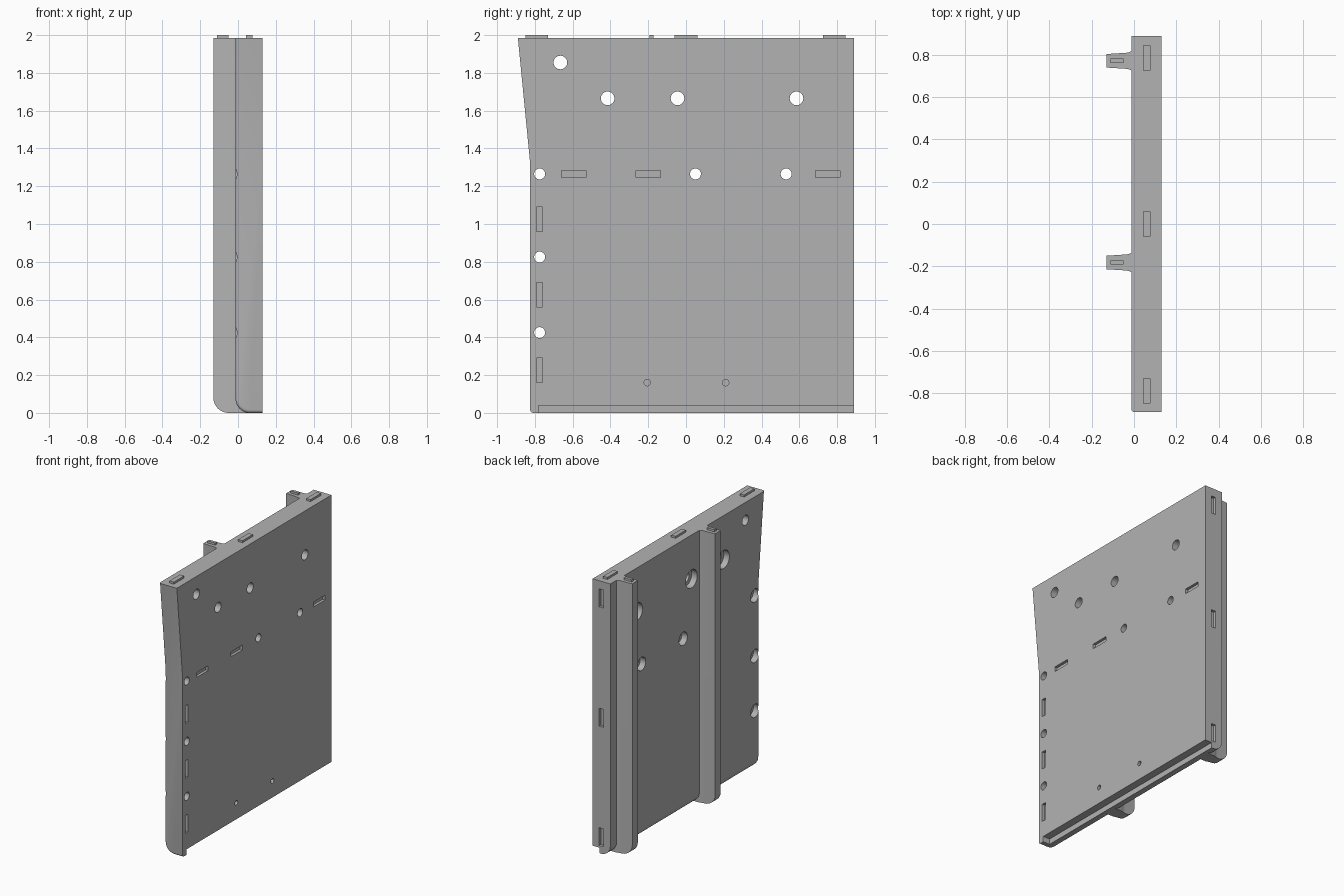
import bpy, bmesh, math
from mathutils import Matrix, Vector

if "Cube" in bpy.data.objects:
    bpy.data.objects.remove(bpy.data.objects["Cube"])

grey = bpy.data.materials.new("light_grey")
grey.use_nodes = True
COLOUR = (0.45, 0.45, 0.45, 1)
grey.diffuse_color = COLOUR
grey.node_tree.nodes["Principled BSDF"].inputs["Base Color"].default_value = COLOUR

LEFT, RIGHT = -0.013, 0.13     # panel thickness along x
FRONT, BACK = -0.825, 0.89     # panel depth along y
TOP = 1.985
SLOT_X = 0.06                  # centre line of tabs and edge slots


def finish(bm, name):
    bmesh.ops.recalc_face_normals(bm, faces=bm.faces)
    mesh = bpy.data.meshes.new(name)
    bm.to_mesh(mesh)
    bm.free()
    obj = bpy.data.objects.new(name, mesh)
    bpy.context.collection.objects.link(obj)
    mesh.materials.append(grey)
    return obj


def box(bm, centre, size):
    m = Matrix.Translation(centre) @ Matrix.Diagonal((*size, 1))
    bmesh.ops.create_cube(bm, size=1, matrix=m)


def rod(bm, x0, x1, y, z, r):
    m = Matrix.Translation(((x0 + x1) / 2, y, z)) @ Matrix.Rotation(math.pi / 2, 4, 'Y')
    bmesh.ops.create_cone(bm, cap_ends=True, segments=32, radius1=r, radius2=r,
                          depth=x1 - x0, matrix=m)


def prism(points, offset):
    bm = bmesh.new()
    face = bm.faces.new([bm.verts.new(p) for p in points])
    ext = bmesh.ops.extrude_face_region(bm, geom=[face])
    moved = [v for v in ext["geom"] if isinstance(v, bmesh.types.BMVert)]
    bmesh.ops.translate(bm, verts=moved, vec=offset)
    return bm


def activate(obj):
    bpy.ops.object.select_all(action='DESELECT')
    obj.select_set(True)
    bpy.context.view_layer.objects.active = obj


def cut(obj, bm):
    cutter = finish(bm, "cutter")
    cutter.hide_render = True
    mod = obj.modifiers.new("cut", 'BOOLEAN')
    mod.operation, mod.solver, mod.object = 'DIFFERENCE', 'EXACT', cutter
    activate(obj)
    bpy.ops.object.modifier_apply(modifier=mod.name)
    bpy.data.objects.remove(cutter)


# Panel: rounded lower edge, front edge leaning out towards the top
R = 0.075
arc = [(LEFT + R - R * math.cos(a), FRONT, R - R * math.sin(a))
       for a in (math.pi / 2 * i / 10 for i in range(11))]
outline = [(LEFT, FRONT, TOP)] + arc + [(RIGHT, FRONT, 0), (RIGHT, FRONT, TOP)]
bm = prism(outline, (0, BACK - FRONT, 0))
bmesh.ops.bisect_plane(bm, geom=bm.verts[:] + bm.edges[:] + bm.faces[:],
                       plane_co=(0, 0, 1.32), plane_no=(0, 0, 1))
for v in bm.verts:
    if v.co.y < FRONT + 0.01 and v.co.z > TOP - 0.01:
        v.co.y = -0.89
rim = []
for e in bm.edges:
    a, b = (v.co for v in e.verts)
    on_front = max(a.y, b.y) < FRONT + 0.01
    crosswise = min(a.z, b.z) > 1 and abs(a.x - b.x) > 0.05
    on_right = min(a.x, b.x) > RIGHT - 0.01
    if on_front and not crosswise and not on_right:
        rim.append(e)
bmesh.ops.bevel(bm, geom=rim, offset=0.016, segments=4, profile=0.5, affect='EDGES')
panel = finish(bm, "panel")

# Rebate under the panel, blind slots and counterbores
large = [(-0.415, 1.665), (-0.045, 1.665), (0.585, 1.665)]
small = [(-0.775, 1.265), (0.05, 1.265), (0.53, 1.265), (-0.775, 0.825), (-0.775, 0.425)]
bm = bmesh.new()
box(bm, (RIGHT, 0.22, 0), (0.11, 2, 0.08))
for y in (-0.595, -0.2, 0.75):
    box(bm, (RIGHT, y, 1.265), (0.04, 0.13, 0.035))
for z in (1.025, 0.625, 0.225):
    box(bm, (RIGHT, -0.775, z), (0.04, 0.032, 0.13))
for z in (1.86, 0.99, 0.12):
    box(bm, (SLOT_X, BACK, z), (0.036, 0.04, 0.13))
for y, z in large:
    rod(bm, LEFT - 0.05, LEFT + 0.045, y, z, 0.066)
for y, z in small:
    rod(bm, LEFT - 0.05, LEFT + 0.045, y, z, 0.048)
for y in (-0.205, 0.21):
    rod(bm, RIGHT - 0.05, RIGHT + 0.05, y, 0.16, 0.017)
cut(panel, bm)

# Through holes
bm = bmesh.new()
for y, z in large + [(-0.665, 1.855)]:
    rod(bm, -0.2, 0.3, y, z, 0.036)
for y, z in small:
    rod(bm, -0.2, 0.3, y, z, 0.029)
cut(panel, bm)
parts = [panel]

# Tapered ribs with a flared root and rounded foot
side = [(-0.13, 0.032), (-0.035, 0.038), (-0.022, 0.041), (LEFT, 0.046), (0.06, 0.046)]
for name, y in (("back_rib", 0.772), ("middle_rib", -0.182)):
    ring = [(x, y - w, 0) for x, w in side] + [(x, y + w, 0) for x, w in reversed(side)]
    bm = prism(ring, (0, 0, TOP - 0.0005))
    foot = [e for e in bm.edges if all(v.co.x < -0.12 and v.co.z < 0.01 for v in e.verts)]
    bmesh.ops.bevel(bm, geom=foot, offset=0.08, segments=8, profile=0.5, affect='EDGES')
    parts.append(finish(bm, name))

# Locating tabs along the top
bm = bmesh.new()
for y in (-0.79, 0, 0.785):
    box(bm, (SLOT_X, y, TOP), (0.034, 0.12, 0.03))
for y in (-0.182, 0.772):
    box(bm, (-0.08, y, TOP), (0.06, 0.021, 0.03))
parts.append(finish(bm, "top_tabs"))

for obj in parts:
    activate(obj)
    bpy.ops.object.shade_smooth_by_angle(angle=math.radians(30))
